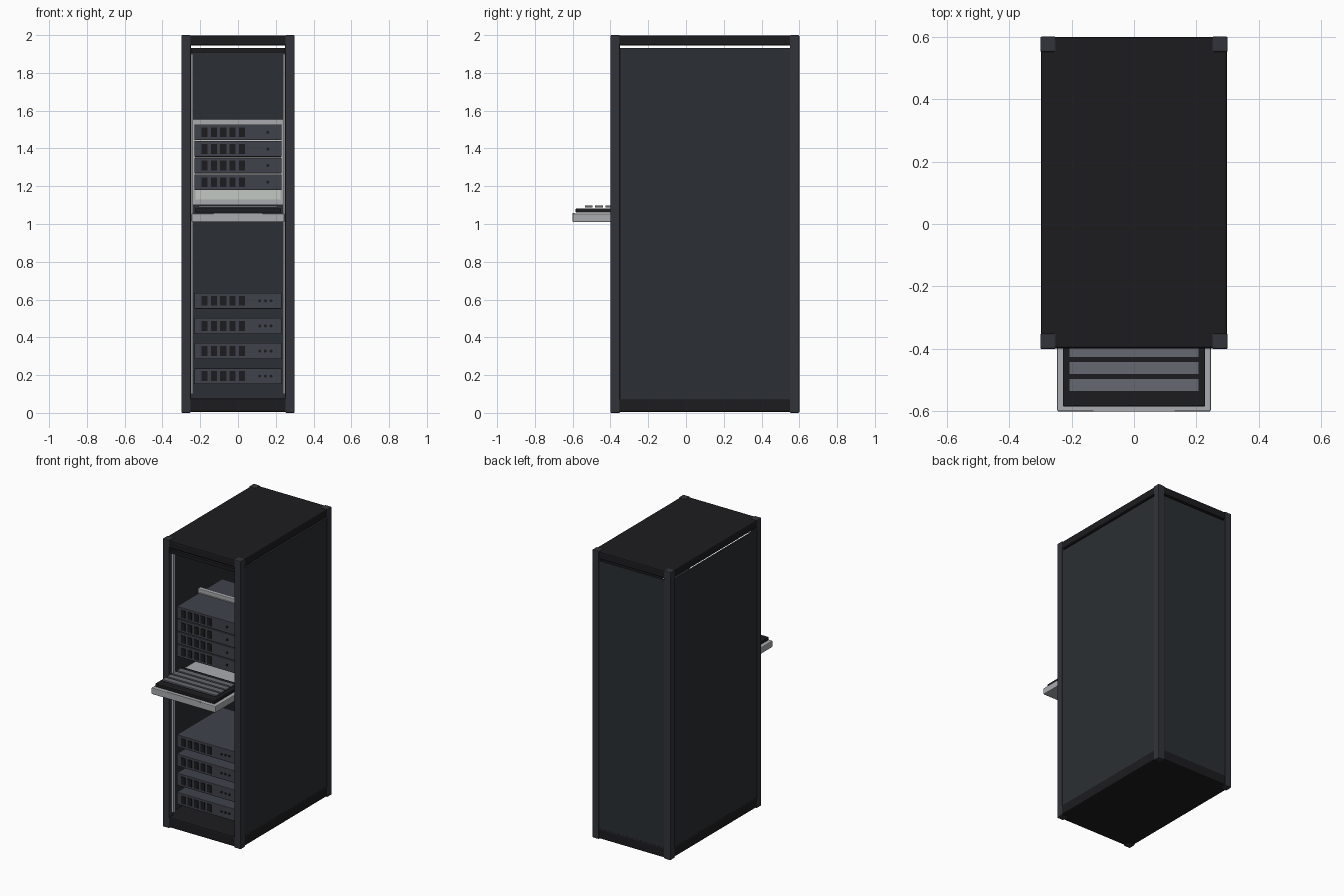
import bpy, bmesh

if "Cube" in bpy.data.objects:
    bpy.data.objects.remove(bpy.data.objects["Cube"])


def material(name, r, g, b):
    m = bpy.data.materials.new(name)
    m.diffuse_color = (r, g, b, 1)
    m.use_nodes = True
    m.node_tree.nodes["Principled BSDF"].inputs["Base Color"].default_value = m.diffuse_color
    return m


BLACK = material("black", 0.012, 0.012, 0.014)
PANEL = material("panel_grey", 0.024, 0.028, 0.033)
POST = material("post_grey", 0.032, 0.034, 0.042)
UNIT = material("unit_grey", 0.05, 0.055, 0.07)
METAL = material("light_metal", 0.40, 0.41, 0.43)
KEY = material("key_grey", 0.13, 0.14, 0.16)
SCREEN = material("screen", 0.55, 0.58, 0.54)


def box(name, x, y, z, mat, bevel=0.0):
    """Box from (min, max) extents on each axis."""
    bm = bmesh.new()
    bmesh.ops.create_cube(bm, size=1)
    for v in bm.verts:
        v.co = [(a + b) / 2 + c * (b - a) for c, (a, b) in zip(v.co, (x, y, z))]
    mesh = bpy.data.meshes.new(name)
    bm.to_mesh(mesh)
    bm.free()
    mesh.materials.append(mat)
    ob = bpy.data.objects.new(name, mesh)
    bpy.context.collection.objects.link(ob)
    if bevel:
        mod = ob.modifiers.new("bevel", 'BEVEL')
        mod.width = bevel
        mod.segments = 2
    return ob


def dot(name, x, y, z, r, mat):
    """Small round button facing the front."""
    bpy.ops.mesh.primitive_cylinder_add(vertices=12, radius=r, depth=0.01,
                                        location=(x, y, z), rotation=(1.5708, 0, 0))
    ob = bpy.context.object
    ob.name = name
    ob.data.materials.append(mat)


def server(name, z0, z1, buttons):
    """Rack unit with drive bays and front buttons."""
    front = -0.345
    zc = (z0 + z1) / 2
    box(name, (-0.23, 0.23), (front, 0.155), (z0, z1), UNIT, 0.003)
    for i in range(5):
        x = -0.178 + i * 0.05
        box(name + "_bay", (x - 0.016, x + 0.016), (front - 0.004, front + 0.005),
            (zc - 0.026, zc + 0.026), BLACK)
    for x in buttons:
        dot(name + "_button", x, front, zc, 0.008, BLACK)


# cabinet: base, roof, posts
box("base", (-0.298, 0.298), (-0.398, 0.598), (0.005, 0.075), BLACK, 0.008)
box("roof", (-0.298, 0.298), (-0.398, 0.598), (1.945, 1.997), BLACK, 0.008)
for s in (-1, 1):
    xs = tuple(sorted((s * 0.25, s * 0.3)))
    for y in (-0.4, 0.55):
        box("corner_post", xs, (y, y + 0.05), (0, 2), POST, 0.005)
    # side panels stop short of the roof, leaving a vent gap
    box("side_panel", tuple(sorted((s * 0.283, s * 0.295))), (-0.35, 0.55), (0.07, 1.932), PANEL)
    # mounting rails
    box("mounting_rail", tuple(sorted((s * 0.237, s * 0.25))), (-0.37, -0.345), (0.1, 1.9), METAL)
box("back_panel", (-0.25, 0.25), (0.583, 0.595), (0.07, 1.932), PANEL)
box("front_header", (-0.25, 0.25), (-0.39, -0.37), (1.908, 1.932), BLACK)

# lower and upper server stacks
for i in range(4):
    z = 0.152 + i * 0.133
    server("lower_server", z, z + 0.085, (0.115, 0.145, 0.175))
for i in range(4):
    z = 1.18 + i * 0.088
    server("upper_server", z, z + 0.083, (0.158,))

# monitor standing behind the tray
box("monitor_frame", (-0.24, 0.24), (-0.1, -0.07), (1.1, 1.555), METAL, 0.004)
box("monitor_screen", (-0.225, 0.225), (-0.104, -0.095), (1.13, 1.53), SCREEN)

# sliding tray with keyboard
box("tray", (-0.246, 0.246), (-0.6, -0.07), (1.01, 1.055), METAL, 0.005)
box("tray_handle", (-0.13, 0.13), (-0.6, -0.59), (1.047, 1.057), METAL)
box("keyboard", (-0.228, 0.228), (-0.584, -0.28), (1.06, 1.082), BLACK, 0.004)
for i in range(4):
    y = -0.536 + i * 0.0545
    box("key_row", (-0.208, 0.208), (y, y + 0.041), (1.088, 1.098), KEY)
